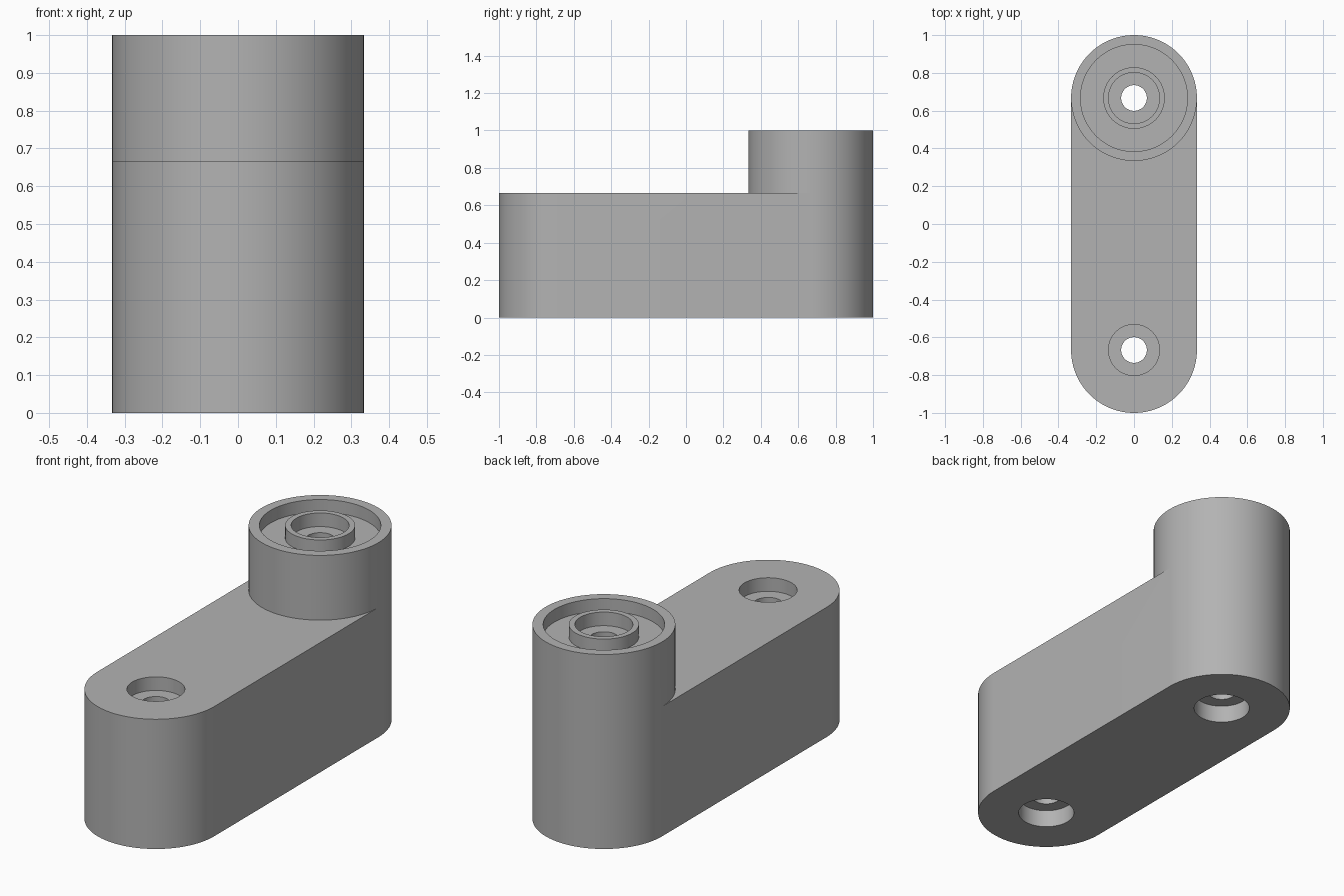
import bpy, bmesh, math

if "Cube" in bpy.data.objects:
    bpy.data.objects.remove(bpy.data.objects["Cube"])

R, CY, ARM_H, POST_H = 0.333, 0.667, 0.667, 1.0
SEG = 96

grey = bpy.data.materials.new("plain grey")
grey.diffuse_color = (0.45, 0.45, 0.45, 1)
grey.use_nodes = True
grey.node_tree.nodes["Principled BSDF"].inputs["Base Color"].default_value = grey.diffuse_color


def finish(name, bm):
    bmesh.ops.recalc_face_normals(bm, faces=bm.faces)
    me = bpy.data.meshes.new(name)
    bm.to_mesh(me)
    bm.free()
    me.materials.append(grey)
    ob = bpy.data.objects.new(name, me)
    bpy.context.collection.objects.link(ob)
    return ob


def arc(cy, start, end, n):
    return [(R * math.cos(start + (end - start) * i / n),
             cy + R * math.sin(start + (end - start) * i / n)) for i in range(n + 1)]


def prism(name, outline, z0, z1):
    bm = bmesh.new()
    face = bm.faces.new([bm.verts.new((x, y, z0)) for x, y in outline])
    top = bmesh.ops.extrude_face_region(bm, geom=[face], use_keep_orig=True)
    for v in top["geom"]:
        if isinstance(v, bmesh.types.BMVert):
            v.co.z = z1
    return finish(name, bm)


def lathe(name, profile, cy):
    """Spin a closed (radius, z) profile about a vertical axis at y = cy."""
    bm = bmesh.new()
    vs = [bm.verts.new((r, cy, z)) for r, z in profile]
    es = [bm.edges.new((vs[i], vs[(i + 1) % len(vs)])) for i in range(len(vs))]
    bmesh.ops.spin(bm, geom=vs + es, cent=(0, cy, 0), axis=(0, 0, 1),
                   angle=2 * math.pi, steps=SEG, use_duplicate=False)
    bmesh.ops.remove_doubles(bm, verts=bm.verts, dist=1e-5)
    bmesh.ops.dissolve_degenerate(bm, edges=bm.edges, dist=1e-6)
    return finish(name, bm)


def combine(target, tool, operation):
    mod = target.modifiers.new("combine", 'BOOLEAN')
    mod.operation, mod.solver, mod.object = operation, 'EXACT', tool
    bpy.context.view_layer.objects.active = target
    bpy.ops.object.modifier_apply(modifier=mod.name)
    bpy.data.objects.remove(tool)


# Long arm with rounded ends, and the raised post on its back end
half = SEG // 2
arm = prism("crank_arm", arc(CY, 0, math.pi, half) + arc(-CY, math.pi, 2 * math.pi, half), 0, ARM_H)
post = prism("post", arc(CY, 0, 2 * math.pi, SEG)[:-1], 0.3, POST_H)
combine(arm, post, 'UNION')

# Through holes, widened at both mouths
for cy, top in ((CY, POST_H), (-CY, ARM_H)):
    hole = lathe("hole_cutter", [(0, -0.1), (0.135, -0.1), (0.135, 0.09), (0.068, 0.09),
                                 (0.068, top - 0.07), (0.135, top - 0.07),
                                 (0.135, top + 0.1), (0, top + 0.1)], cy)
    combine(arm, hole, 'DIFFERENCE')

# Ring groove in the post top, leaving a rim and a hub
groove = lathe("groove_cutter", [(0.163, POST_H - 0.065), (0.283, POST_H - 0.065),
                                 (0.283, POST_H + 0.1), (0.163, POST_H + 0.1)], CY)
combine(arm, groove, 'DIFFERENCE')

# Smooth round walls with crisp rims
bpy.ops.object.select_all(action='DESELECT')
arm.select_set(True)
bpy.context.view_layer.objects.active = arm
bpy.ops.object.shade_smooth_by_angle(angle=math.radians(30))
